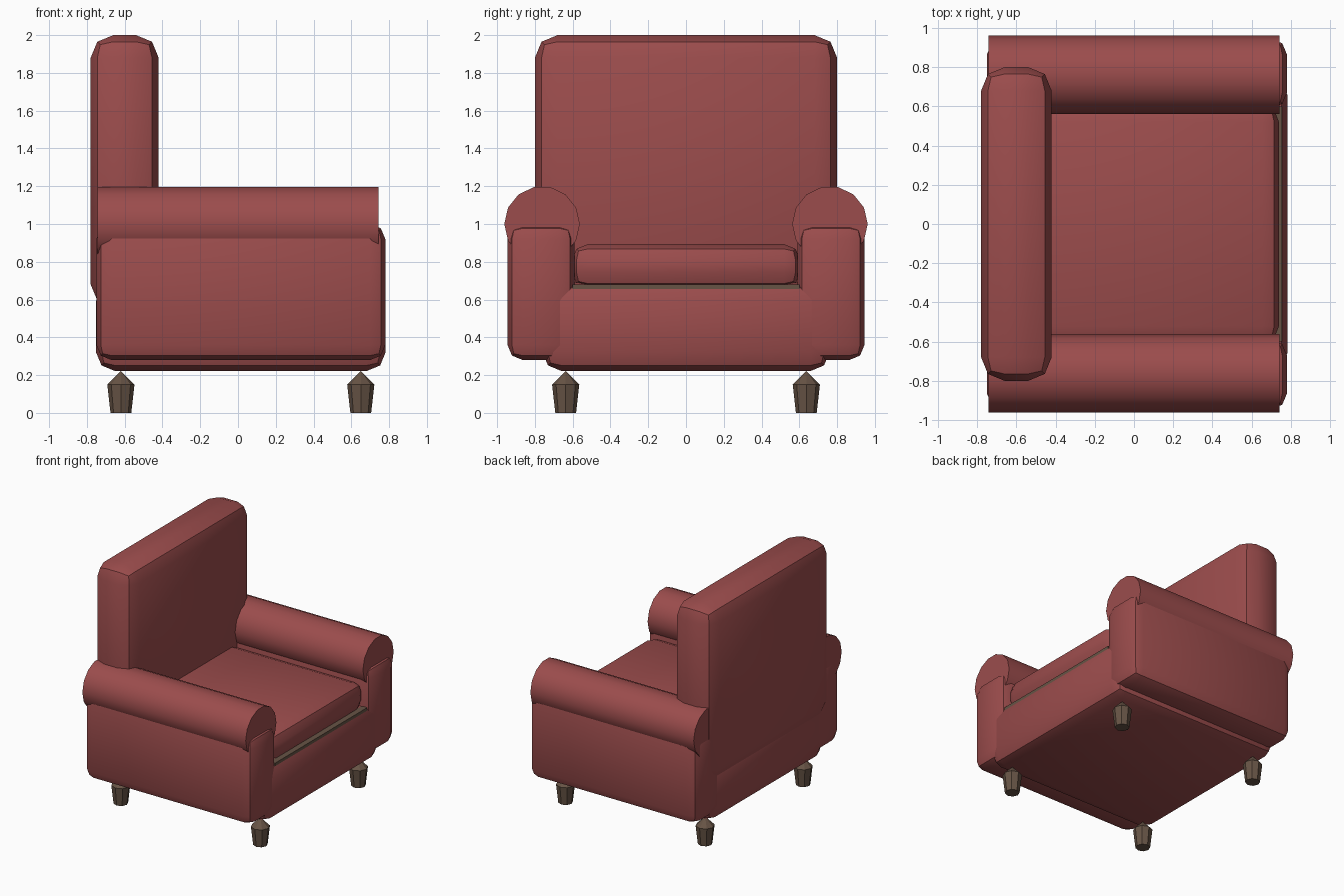
import bpy
import bmesh
import math
from mathutils import Matrix

cube = bpy.data.objects.get("Cube")
if cube:
    bpy.data.objects.remove(cube, do_unlink=True)


def make_material(name, rgb):
    mat = bpy.data.materials.new(name)
    mat.use_nodes = True
    color = (*rgb, 1.0)
    mat.diffuse_color = color
    mat.node_tree.nodes["Principled BSDF"].inputs["Base Color"].default_value = color
    return mat


red = make_material("red upholstery", (0.33, 0.073, 0.073))
brown = make_material("brown wood", (0.135, 0.088, 0.06))


def finish(name, bm, mat, smooth=True):
    mesh = bpy.data.meshes.new(name)
    bmesh.ops.recalc_face_normals(bm, faces=bm.faces)
    bm.to_mesh(mesh)
    bm.free()
    mesh.materials.append(mat)
    obj = bpy.data.objects.new(name, mesh)
    bpy.context.collection.objects.link(obj)
    if smooth:
        bpy.ops.object.select_all(action="DESELECT")
        obj.select_set(True)
        bpy.context.view_layer.objects.active = obj
        bpy.ops.object.shade_smooth_by_angle(angle=math.radians(30))
    return obj


def padded_box(name, x, y, z, bevel, mat=red):
    """Box between the given (low, high) limits with two-step rounded edges."""
    bm = bmesh.new()
    bmesh.ops.create_cube(bm, size=1)
    for v in bm.verts:
        v.co = [(lo + hi) / 2 + c * (hi - lo) for c, (lo, hi) in zip(v.co, (x, y, z))]
    if bevel:
        bmesh.ops.bevel(bm, geom=bm.edges[:], offset=bevel, offset_type="OFFSET",
                        segments=2, profile=0.5, affect="EDGES")
    return finish(name, bm, mat)


# Body, seat board, cushion and backrest
padded_box("base", (-0.752, 0.782), (-0.76, 0.76), (0.222, 0.69), 0.1)
padded_box("seat_board", (-0.7, 0.755), (-0.6, 0.6), (0.6, 0.68), 0, brown)
padded_box("seat_cushion", (-0.6, 0.74), (-0.605, 0.605), (0.66, 0.893), 0.085)
padded_box("backrest", (-0.78, -0.42), (-0.8, 0.8), (0.56, 2.0), 0.12)

# Arms with rolled tops
for side, label in ((1, "left"), (-1, "right")):
    width = sorted((side * 0.59, side * 0.945))
    padded_box(label + "_arm", (-0.75, 0.78), width, (0.28, 1.0), 0.08)
    bm = bmesh.new()
    place = Matrix.Translation((0, side * 0.762, 1.0)) @ Matrix.Rotation(math.pi / 2, 4, "Y")
    bmesh.ops.create_cone(bm, cap_ends=True, segments=14, radius1=0.2, radius2=0.2,
                          depth=1.486, matrix=place)
    finish(label + "_arm_roll", bm, red)

# Tapered legs with pointed tops
for end, x in (("front", 0.65), ("back", -0.62)):
    for side, label in ((1, "left"), (-1, "right")):
        bm = bmesh.new()
        for low, high, r1, r2 in ((0, 0.15, 0.055, 0.072), (0.15, 0.222, 0.072, 0)):
            bmesh.ops.create_cone(
                bm, cap_ends=low == 0, segments=8, radius1=r1, radius2=r2, depth=high - low,
                matrix=Matrix.Translation((x, side * 0.637, (low + high) / 2)))
        bmesh.ops.remove_doubles(bm, verts=bm.verts, dist=0.0005)
        inner = [f for f in bm.faces if len(f.verts) == 8 and f.calc_center_median().z > 0.1]
        bmesh.ops.delete(bm, geom=inner, context="FACES_ONLY")
        finish(f"{end}_{label}_leg", bm, brown, smooth=False)
